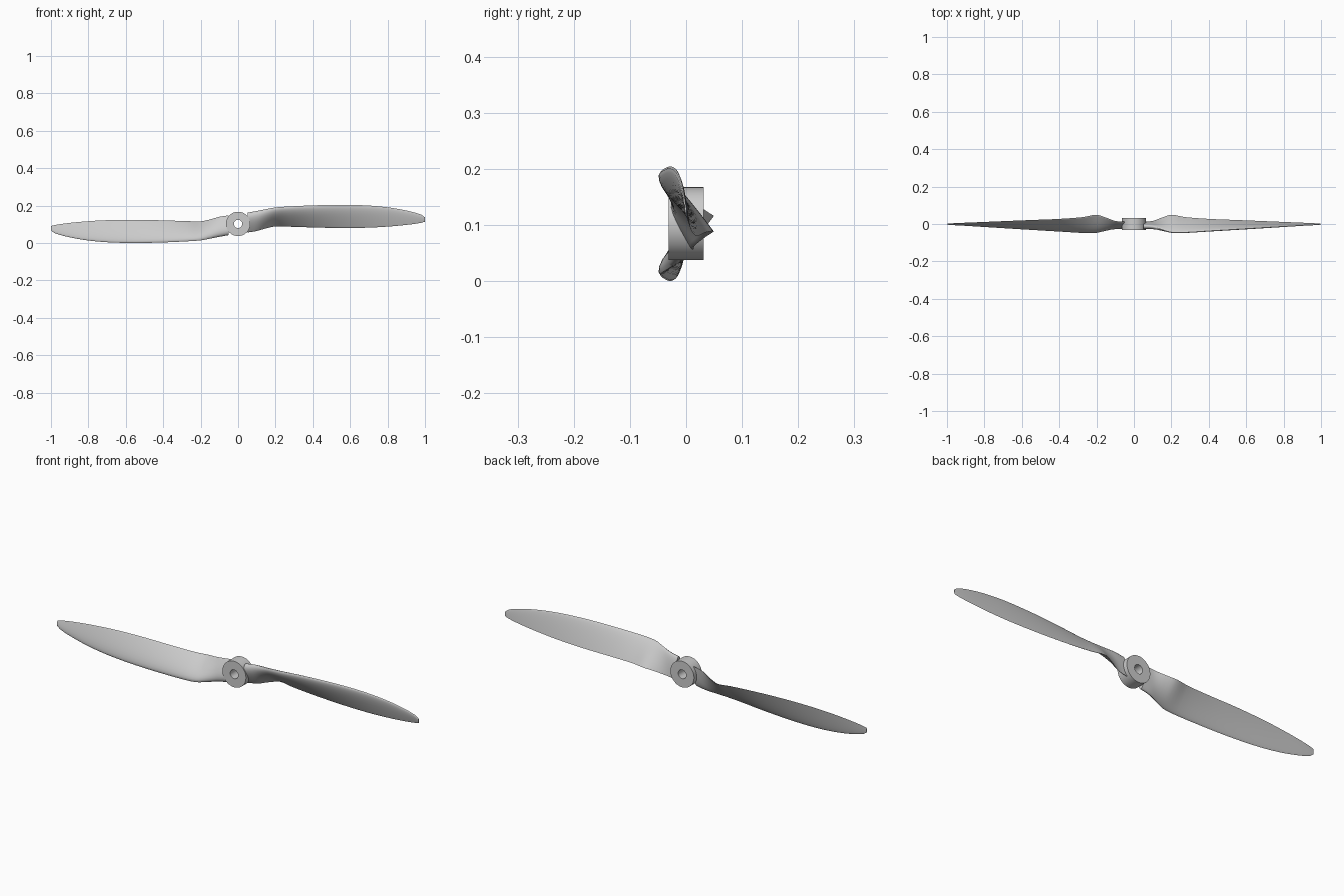
import bpy, bmesh, math

if "Cube" in bpy.data.objects:
    bpy.data.objects.remove(bpy.data.objects["Cube"])

ZC = 0.102  # height of the rotation axis

# blade stations: x, leading edge y z, trailing edge y z, thickness
STATIONS = [
    (0.050, -0.012, 0.162, 0.012, 0.056, 0.030),
    (0.100, -0.015, 0.171, 0.016, 0.064, 0.028),
    (0.150, -0.030, 0.181, 0.034, 0.078, 0.026),
    (0.200, -0.044, 0.190, 0.049, 0.088, 0.024),
    (0.270, -0.045, 0.195, 0.037, 0.087, 0.021),
    (0.400, -0.037, 0.201, 0.027, 0.083, 0.018),
    (0.550, -0.028, 0.204, 0.021, 0.080, 0.015),
    (0.700, -0.019, 0.200, 0.015, 0.082, 0.012),
    (0.820, -0.012, 0.188, 0.010, 0.089, 0.009),
    (0.920, -0.006, 0.169, 0.006, 0.099, 0.007),
    (0.980, -0.003, 0.151, 0.003, 0.108, 0.005),
    (1.000, -0.001, 0.137, 0.001, 0.114, 0.003),
]


def finish(name, bm, angle):
    bmesh.ops.recalc_face_normals(bm, faces=bm.faces)
    me = bpy.data.meshes.new(name)
    bm.to_mesh(me)
    bm.free()
    ob = bpy.data.objects.new(name, me)
    bpy.context.collection.objects.link(ob)
    bpy.ops.object.select_all(action='DESELECT')
    ob.select_set(True)
    bpy.context.view_layer.objects.active = ob
    bpy.ops.object.shade_smooth_by_angle(angle=math.radians(angle))
    return ob


def loft(bm, rings, closed=False):
    rows = [[bm.verts.new(p) for p in r] for r in rings]
    pairs = list(zip(rows, rows[1:])) + ([(rows[-1], rows[0])] if closed else [])
    n = len(rows[0])
    for a, b in pairs:
        for i in range(n):
            j = (i + 1) % n
            bm.faces.new((a[i], a[j], b[j], b[i]))
    return rows


def smooth_stations(steps=4):
    # cubic interpolation using slopes against x
    s = STATIONS
    last = len(s) - 1

    def slope(i, k):
        a, b = s[max(i - 1, 0)], s[min(i + 1, last)]
        return (b[k] - a[k]) / (b[0] - a[0])

    out = []
    for i in range(last):
        h = s[i + 1][0] - s[i][0]
        for q in range(steps):
            t = q / steps
            row = [s[i][0] + h * t]
            for k in range(1, 6):
                row.append((2*t**3 - 3*t**2 + 1) * s[i][k] + (t**3 - 2*t**2 + t) * h * slope(i, k)
                           + (3*t**2 - 2*t**3) * s[i + 1][k] + (t**3 - t**2) * h * slope(i + 1, k))
            out.append(row)
    out.append(list(s[-1]))
    return out


def airfoil(st, half=12):
    # convex front, nearly flat back
    x, ly, lz, ty, tz, th = st
    dy, dz = ty - ly, tz - lz
    length = math.hypot(dy, dz)
    ny, nz = dz / length, -dy / length
    pts = []
    for k in range(2 * half):
        t = (1 - math.cos(math.pi * k / half)) / 2
        f = 10 * (0.2969 * math.sqrt(t) - 0.126 * t - 0.3516 * t**2 + 0.2843 * t**3 - 0.0976 * t**4)
        off = th * f * (0.72 if k < half else -0.28)
        pts.append((x, ly + dy * t + ny * off, lz + dz * t + nz * off))
    return pts


# two twisted blades, half a turn apart about the hub axis
for name, side in (("right_blade", 1), ("left_blade", -1)):
    bm = bmesh.new()
    rings = [[(side * x, y, ZC + side * (z - ZC)) for x, y, z in airfoil(st)]
             for st in smooth_stations()]
    rows = loft(bm, rings)
    bm.faces.new(rows[0])
    bm.faces.new(rows[-1])
    finish(name, bm, 50)

# hub ring with a shaft hole
bm = bmesh.new()
N = 48
profile = [(0.022, -0.031), (0.065, -0.031), (0.065, 0.031), (0.022, 0.031)]
loft(bm, [[(r * math.cos(2 * math.pi * i / N), y, ZC + r * math.sin(2 * math.pi * i / N))
           for i in range(N)] for r, y in profile], closed=True)
finish("hub", bm, 30)
